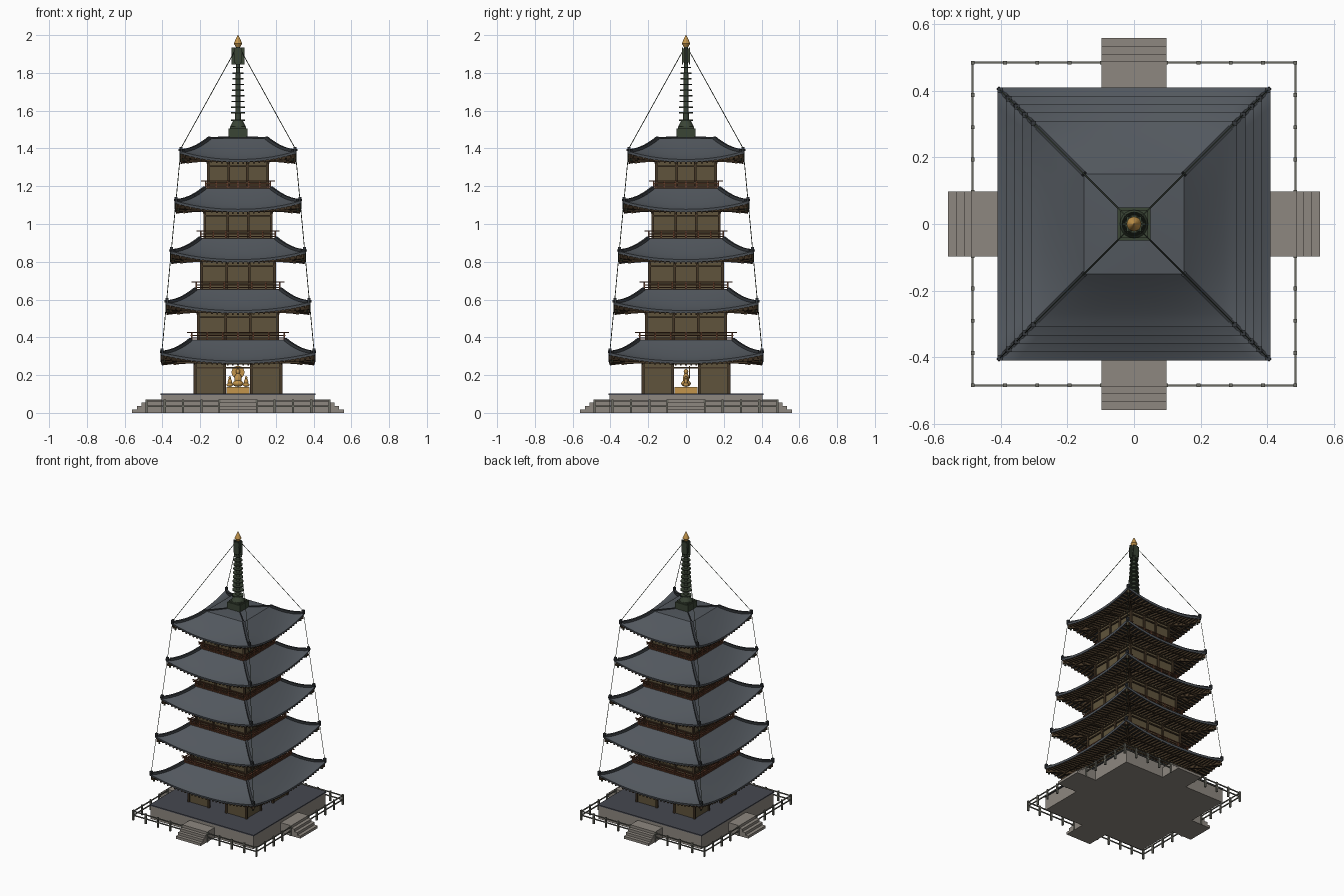
import bpy, bmesh, math
from mathutils import Matrix, Vector

cube = bpy.data.objects.get("Cube")
if cube:
    bpy.data.objects.remove(cube)


def material(name, r, g, b):
    m = bpy.data.materials.new(name)
    m.use_nodes = True
    m.diffuse_color = (r, g, b, 1)
    m.node_tree.nodes["Principled BSDF"].inputs["Base Color"].default_value = (r, g, b, 1)
    return m


TILE = material("slate_tile", 0.085, 0.097, 0.112)
RIDGE = material("dark_ridge_tile", 0.035, 0.04, 0.046)
WALL = material("brown_wall", 0.115, 0.088, 0.045)
WOOD = material("dark_timber", 0.06, 0.038, 0.02)
RED = material("red_brown_rail", 0.13, 0.05, 0.025)
STONE = material("warm_stone", 0.27, 0.245, 0.215)
PAVING = material("blue_grey_paving", 0.06, 0.064, 0.08)
FENCE = material("grey_fence", 0.15, 0.15, 0.125)
BRONZE = material("green_bronze", 0.042, 0.058, 0.036)
GOLD = material("gold", 0.55, 0.3, 0.07)

SIDES = [Matrix.Rotation(k * math.pi / 2, 4, 'Z') for k in range(4)]


def finish(name, bm, *mats, smooth=False):
    mesh = bpy.data.meshes.new(name)
    bm.to_mesh(mesh)
    bm.free()
    ob = bpy.data.objects.new(name, mesh)
    bpy.context.collection.objects.link(ob)
    for m in mats:
        mesh.materials.append(m)
    if smooth:
        bpy.ops.object.select_all(action='DESELECT')
        ob.select_set(True)
        bpy.context.view_layer.objects.active = ob
        bpy.ops.object.shade_smooth_by_angle(angle=math.radians(35))
    return ob


def beam(bm, p, q, w, h):
    """Box of width w and height h running from p to q."""
    p, q = Vector(p), Vector(q)
    d = q - p
    rot = d.to_track_quat('X', 'Z').to_matrix().to_4x4()
    m = Matrix.Translation((p + q) / 2) @ rot @ Matrix.Diagonal((d.length, w, h, 1))
    bmesh.ops.create_cube(bm, size=1, matrix=m)


def side_beam(bm, p, q, w, h):
    """The same beam on all four sides."""
    for s in SIDES:
        beam(bm, s @ Vector(p), s @ Vector(q), w, h)


def slab(bm, half, z0, z1):
    beam(bm, (-half, 0, (z0 + z1) / 2), (half, 0, (z0 + z1) / 2), 2 * half, z1 - z0)


def cone(bm, r1, r2, z0, z1, n=20):
    bmesh.ops.create_cone(bm, cap_ends=True, segments=n, radius1=r1, radius2=r2,
                          depth=z1 - z0, matrix=Matrix.Translation((0, 0, (z0 + z1) / 2)))


# Stone platform, stairs, paving
bm = bmesh.new()
slab(bm, 0.405, 0, 0.094)
for k in range(4):
    out, top = 0.56 - 0.024 * k, 0.018 * (k + 1)
    side_beam(bm, (0, -0.39, top / 2), (0, -out, top / 2), 0.195, top)
finish("platform_and_stairs", bm, STONE)
bm = bmesh.new()
slab(bm, 0.41, 0.094, 0.102)
finish("platform_paving", bm, PAVING)

# Fence with a gap at each stair
bm = bmesh.new()
for sign in (-1, 1):
    for k in range(1, 6):
        x = sign * 0.097 * k
        side_beam(bm, (x, -0.485, 0), (x, -0.485, 0.072), 0.011, 0.011)
    for z in (0.035, 0.063):
        side_beam(bm, (sign * 0.097, -0.485, z), (sign * 0.485, -0.485, z), 0.006, 0.007)
finish("fence", bm, FENCE)

# Altar and statues inside the open ground floor
bm = bmesh.new()
slab(bm, 0.06, 0.1, 0.138)
for x, size in ((-0.043, 0.6), (0, 1), (0.043, 0.6)):
    for z, rx, ry, rz in ((0.018, 0.03, 0.026, 0.018), (0.043, 0.02, 0.016, 0.03), (0.08, 0.012, 0.012, 0.014)):
        m = Matrix.Translation((x, 0, 0.138 + z * size)) @ Matrix.Diagonal((rx * size, ry * size, rz * size, 1))
        bmesh.ops.create_uvsphere(bm, u_segments=14, v_segments=8, radius=1, matrix=m)
halo = Matrix.Translation((0, 0.018, 0.215)) @ Matrix.Rotation(math.pi / 2, 4, 'X')
bmesh.ops.create_cone(bm, cap_ends=True, segments=24, radius1=0.034, radius2=0.034, depth=0.006, matrix=halo)
finish("altar_statues", bm, GOLD, smooth=True)

# Five tiers
RUN, RISE, LIFT, SEG = 0.16, 0.11, 0.045, 14
ROOF_TOPS = [0.385, 0.652, 0.922, 1.188, 1.452]


def lift(u):
    return LIFT * abs(u) ** 2.2


def surface(t, u):
    return RISE * (1 - t) ** 1.2 + lift(u) * t * t


chain_points = []
floor = 0.1
for i, roof_top in enumerate(ROOF_TOPS):
    tier = f"tier_{i + 1}_"
    R, w = 0.41 - 0.025 * i, 0.232 - 0.0175 * i
    eave = roof_top - RISE
    inner = R - RUN
    bay = w * 0.3
    wall_top = eave + 0.02

    # Walls: the ground floor has an open middle bay on each side
    bm = bmesh.new()
    if i == 0:
        for sign in (-1, 1):
            mid = (floor + wall_top) / 2
            side_beam(bm, (sign * bay, -w + 0.01, mid), (sign * (w - 0.005), -w + 0.01, mid), 0.01, wall_top - floor)
        side_beam(bm, (-bay, -w + 0.01, 0.275), (bay, -w + 0.01, 0.275), 0.01, 0.04)
        slab(bm, w - 0.01, wall_top - 0.01, wall_top)
    else:
        slab(bm, w - 0.006, floor - 0.02, wall_top)
    finish(tier + "walls", bm, WALL)

    # Posts, tie beams and bracket arms
    bm = bmesh.new()
    for x in (-bay, bay, w - 0.004):
        side_beam(bm, (x, -w + 0.004, floor), (x, -w + 0.004, wall_top), 0.014, 0.014)
    for z in (wall_top - 0.03, wall_top - 0.055):
        side_beam(bm, (-w, -w + 0.004, z), (w, -w + 0.004, z), 0.012, 0.008)
    if i:
        side_beam(bm, (-w, -w + 0.004, floor + 0.03), (w, -w + 0.004, floor + 0.03), 0.012, 0.008)
    reach = w + 0.09
    for x in (-w, -bay, bay, w):
        side_beam(bm, (x, -w, eave - 0.005), (x, -w - 0.045, eave - 0.005), 0.012, 0.014)
        side_beam(bm, (x, -w, eave), (x, -reach - 0.02, eave - 0.018), 0.009, 0.009)
    side_beam(bm, (w, -w, eave - 0.005), (reach, -reach, eave - 0.01), 0.012, 0.014)
    side_beam(bm, (-reach, -reach, eave - 0.008), (reach, -reach, eave - 0.008), 0.009, 0.009)
    finish(tier + "timber_frame", bm, WOOD)

    # Roof shell: top surface, eave edge and underside lofted as square rings
    rows = [(inner + RUN * k / 8, lambda u, t=k / 8: surface(t, u)) for k in range(9)]
    rows += [(R - 0.003, lambda u: lift(u) - 0.014), (w - 0.01, lambda u: 0.012)]
    bm = bmesh.new()
    rings = []
    for r, height in rows:
        ring = []
        for s in SIDES:
            for j in range(SEG):
                u = -1 + 2 * j / SEG
                ring.append(bm.verts.new(s @ Vector((u * r, -r, eave + height(u)))))
        rings.append(ring)
    for k, ring in enumerate(rings):
        nxt = rings[(k + 1) % len(rings)]
        for j in range(len(ring)):
            j2 = (j + 1) % len(ring)
            face = bm.faces.new((ring[j], nxt[j], nxt[j2], ring[j2]))
            face.material_index = 1 if k == len(rings) - 2 else 0
    bmesh.ops.recalc_face_normals(bm, faces=bm.faces)
    if i == 4:
        turn = Matrix.Translation((0, 0, roof_top + 0.004)) @ Matrix.Rotation(math.pi / 4, 4, 'Z')
        bmesh.ops.create_cone(bm, cap_ends=True, segments=4, radius1=inner * math.sqrt(2),
                              radius2=0.03, depth=0.01, matrix=turn)
    finish(tier + "roof", bm, TILE, RIDGE, smooth=True)

    # Rafters under the eaves, shortened towards the hips
    bm = bmesh.new()
    count = round(R / 0.0275)
    for k in range(-count + 1, count):
        x = k * R / count
        start = max(w, abs(x))
        a = (start - w) / (R - w)
        z0 = eave + 0.004 + (lift(x / R) - 0.022) * a
        side_beam(bm, (x, -start, z0), (x, -R + 0.006, eave + lift(x / R) - 0.018), 0.009, 0.012)
    side_beam(bm, (w, -w, eave - 0.002), (R - 0.008, -R + 0.008, eave + LIFT - 0.028), 0.016, 0.024)
    finish(tier + "rafters", bm, WOOD)

    # Hip ridges with upright end tiles
    bm = bmesh.new()
    path = []
    for k in range(9):
        r = inner + RUN * k / 8
        path.append((r, -r, eave + surface(k / 8, 1) + 0.004))
    for k in range(8):
        size = 0.016 if k < 7 else 0.011
        side_beam(bm, path[k], path[k + 1], size, size)
    if i == 4:
        side_beam(bm, (0.03, -0.03, roof_top + 0.009), path[0], 0.006, 0.008)
    tip = R - 0.008
    side_beam(bm, (tip, -tip, eave + LIFT - 0.01), (tip, -tip, eave + LIFT + 0.02), 0.016, 0.016)
    finish(tier + "hip_ridges", bm, RIDGE)
    chain_points.append(Vector((tip, -tip, eave + LIFT + 0.014)))

    # Corner wind bells
    bm = bmesh.new()
    for s in SIDES:
        place = Matrix.Translation(s @ Vector((R - 0.02, -R + 0.02, eave + 0.002)))
        bmesh.ops.create_cone(bm, cap_ends=True, segments=8, radius1=0.007, radius2=0.003, depth=0.022, matrix=place)
    finish(tier + "wind_bells", bm, BRONZE)

    # Balcony above every roof but the last
    if i < 4:
        b = inner - 0.004
        bm = bmesh.new()
        slab(bm, b, roof_top - 0.01, roof_top + 0.004)
        for z, over in ((0.012, 0.0), (0.025, 0.005), (0.04, 0.024)):
            e = b + over
            side_beam(bm, (-e, -b, roof_top + z), (e, -b, roof_top + z), 0.006, 0.006)
        for k in range(6):
            x = -b + 2 * b * k / 6
            side_beam(bm, (x, -b, roof_top - 0.008), (x, -b, roof_top + 0.04), 0.008, 0.008)
        finish(tier + "balcony", bm, RED)
    floor = roof_top

# Bronze spire: base, bowl, shaft, nine rings and flame fins
bm = bmesh.new()
slab(bm, 0.05, 1.45, 1.505)
slab(bm, 0.042, 1.505, 1.515)
cone(bm, 0.042, 0.026, 1.515, 1.545)
cone(bm, 0.036, 0.036, 1.545, 1.553)
cone(bm, 0.015, 0.01, 1.55, 1.95)
for k in range(9):
    z, r = 1.585 + 0.03 * k, 0.037 - 0.0012 * k
    cone(bm, r, r, z, z + 0.007)
side_beam(bm, (0.018, 0, 1.845), (0.018, 0, 1.935), 0.005, 0.034)
for s in SIDES:
    diag = s @ Vector((0.014, 0.014, 0))
    beam(bm, diag + Vector((0, 0, 1.855)), diag + Vector((0, 0, 1.93)), 0.016, 0.016)
finish("spire", bm, BRONZE, smooth=True)
bm = bmesh.new()
cone(bm, 0.012, 0.022, 1.937, 1.955)
cone(bm, 0.022, 0.014, 1.955, 1.975)
cone(bm, 0.014, 0.002, 1.975, 2.0)
finish("spire_jewel", bm, GOLD, smooth=True)

# Chains from the spire down the roof corners
bm = bmesh.new()
links = [Vector((0.012, -0.012, 1.925))] + chain_points[::-1]
for p, q in zip(links, links[1:]):
    side_beam(bm, p, q, 0.0028, 0.0028)
finish("corner_chains", bm, BRONZE)
